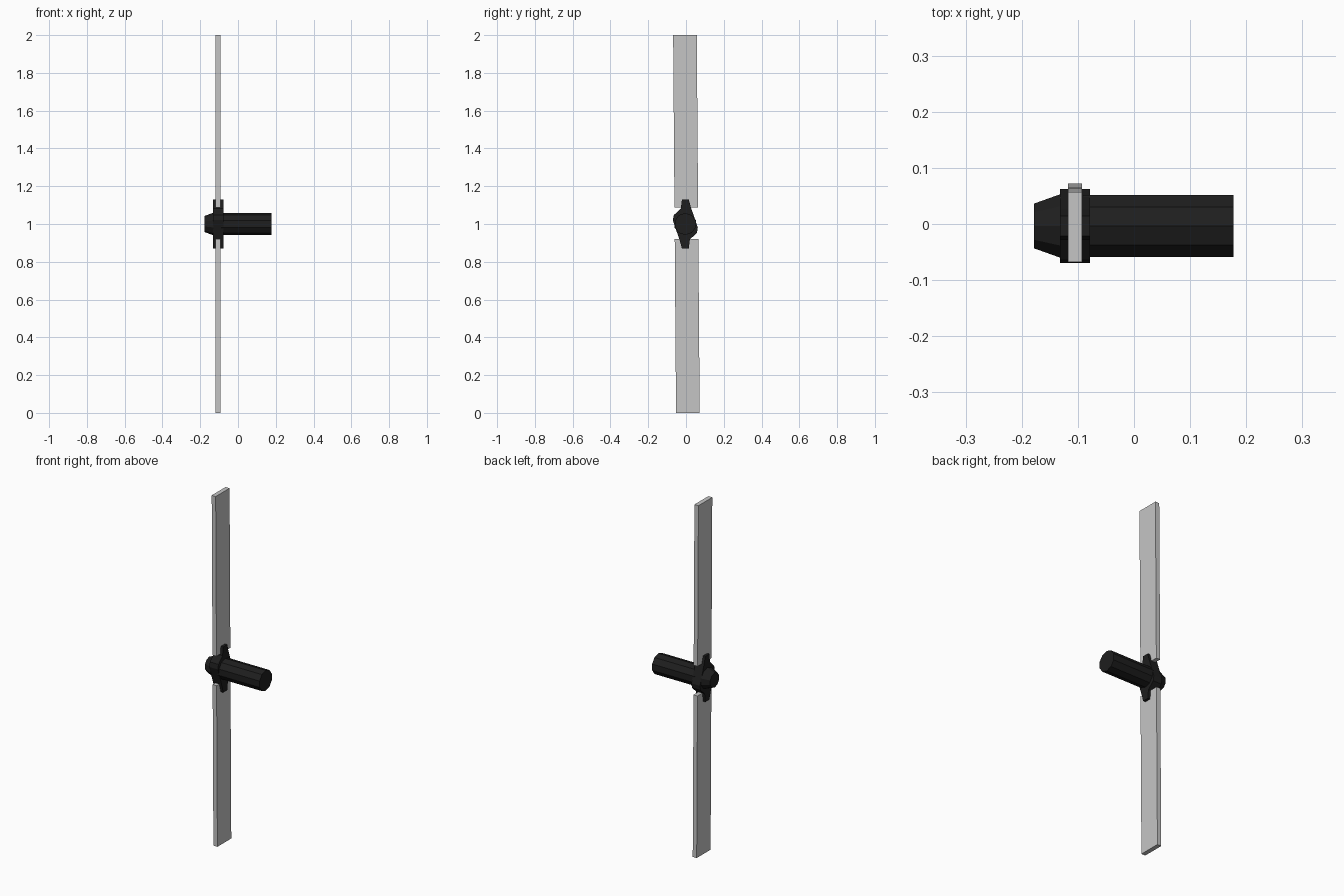
import bpy, bmesh, math

if "Cube" in bpy.data.objects:
    bpy.data.objects.remove(bpy.data.objects["Cube"])

CY, CZ = -0.0035, 1.0   # rotor axis position (axis runs along x)


def material(name, rgb):
    m = bpy.data.materials.new(name)
    m.diffuse_color = (*rgb, 1)
    m.use_nodes = True
    m.node_tree.nodes["Principled BSDF"].inputs["Base Color"].default_value = m.diffuse_color
    return m


grey = material("light grey", (0.56, 0.56, 0.56))
black = material("black", (0.013, 0.013, 0.013))


def loft(name, sections, mat):
    """Join equal-length cross-sections into a capped solid."""
    bm = bmesh.new()
    rings = [[bm.verts.new(p) for p in s] for s in sections]
    n = len(rings[0])
    for a, b in zip(rings, rings[1:]):
        for i in range(n):
            j = (i + 1) % n
            bm.faces.new((a[i], a[j], b[j], b[i]))
    bm.faces.new(rings[0])
    bm.faces.new(rings[-1])
    bmesh.ops.recalc_face_normals(bm, faces=bm.faces)
    me = bpy.data.meshes.new(name)
    bm.to_mesh(me)
    bm.free()
    me.materials.append(mat)
    ob = bpy.data.objects.new(name, me)
    bpy.context.collection.objects.link(ob)
    return ob


def ring(x, r, sides=10):
    step = 2 * math.pi / sides
    return [(x, CY + r * math.sin(i * step), CZ + r * math.cos(i * step))
            for i in range(sides)]


# shaft with tapered nose
loft("shaft", [ring(-0.09, 0.058), ring(0.177, 0.058)], black)
loft("nose_cone", [ring(-0.178, 0.042), ring(-0.13, 0.06)], black)

# hub plate: half outline, repeated turned by 180 degrees
half = [(-0.018, 0.13), (0.018, 0.13), (0.029, 0.09),
        (0.066, -0.02), (0.061, -0.047), (0.024, -0.082)]
outline = half + [(-y, -z) for y, z in half]
loft("hub", [[(x, CY + y, CZ + z) for y, z in outline]
             for x in (-0.132, -0.078)], black)


# blades, leaning very slightly off vertical
def blade(name, z0, z1):
    def section(z):
        y = 0.0022 - 0.0077 * (z - 1)
        return [(x, y + d, z) for x, d in
                ((-0.118, -0.0625), (-0.093, -0.0625),
                 (-0.093, 0.0625), (-0.118, 0.0625))]
    loft(name, [section(z0), section(z1)], grey)


blade("upper_blade", 1.088, 2.0)
blade("lower_blade", 0.0, 0.92)
